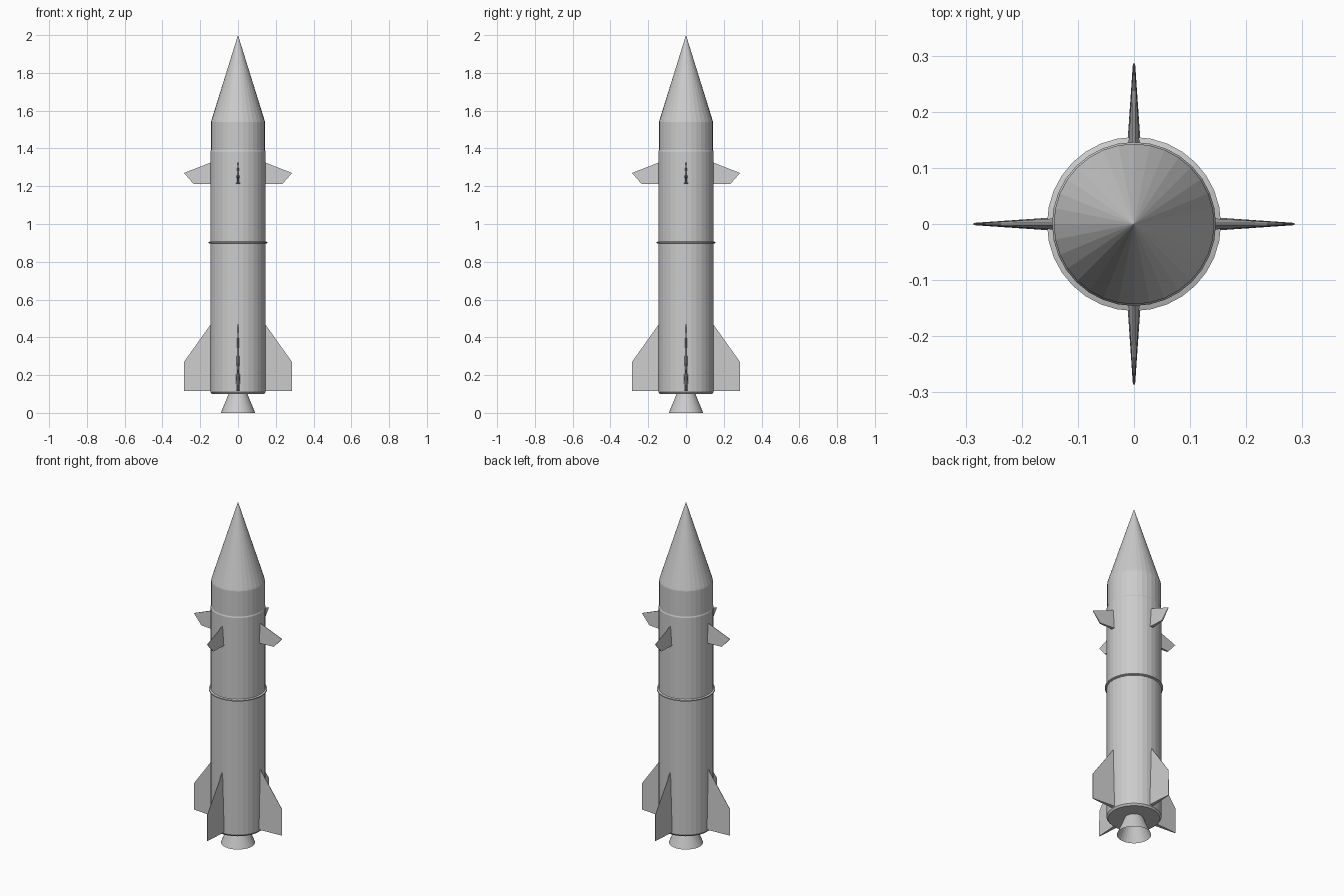
import bpy, bmesh
from math import cos, sin, pi
from mathutils import Matrix

cube = bpy.data.objects.get("Cube")
if cube:
    bpy.data.objects.remove(cube, do_unlink=True)

SIDES = 32

grey = bpy.data.materials.new("light_grey")
grey.use_nodes = True
colour = (0.6, 0.6, 0.6, 1)
grey.diffuse_color = colour
grey.node_tree.nodes["Principled BSDF"].inputs["Base Color"].default_value = colour


def finish(bm, name):
    bmesh.ops.recalc_face_normals(bm, faces=bm.faces)
    mesh = bpy.data.meshes.new(name)
    bm.to_mesh(mesh)
    bm.free()
    mesh.materials.append(grey)
    obj = bpy.data.objects.new(name, mesh)
    bpy.context.collection.objects.link(obj)
    return obj


def lathe(name, profile, cap_bottom=True, cap_top=True):
    """Turn (radius, height) points around z; a zero radius makes a tip."""
    bm = bmesh.new()
    rings = []
    for r, z in profile:
        n = SIDES if r > 0 else 1
        rings.append([bm.verts.new((r * cos(2 * pi * i / SIDES),
                                    r * sin(2 * pi * i / SIDES), z)) for i in range(n)])
    for low, high in zip(rings, rings[1:]):
        for i in range(SIDES):
            j = (i + 1) % SIDES
            if len(high) == 1:
                bm.faces.new((low[i], low[j], high[0]))
            else:
                bm.faces.new((low[i], low[j], high[j], high[i]))
    if cap_bottom:
        bm.faces.new(rings[0])
    if cap_top and len(rings[-1]) > 1:
        bm.faces.new(rings[-1])
    return finish(bm, name)


def fin_set(name, outline):
    """Four wedge fins; outline holds (radius, height, half thickness)."""
    for k in range(4):
        bm = bmesh.new()
        left = [bm.verts.new((r, t, z)) for r, z, t in outline]
        right = [bm.verts.new((r, -t, z)) for r, z, t in outline]
        bm.faces.new(left)
        bm.faces.new(right)
        for i in range(len(outline)):
            j = (i + 1) % len(outline)
            bm.faces.new((left[i], left[j], right[j], right[i]))
        bmesh.ops.rotate(bm, verts=bm.verts, matrix=Matrix.Rotation(k * pi / 2, 3, "Z"))
        finish(bm, f"{name}_{k + 1}")


# Body with chamfered tail and shoulder
lathe("body", [(0.138, 0.1), (0.146, 0.11), (0.146, 1.385), (0.142, 1.395)])
lathe("joint_ring", [(0.146, 0.896), (0.155, 0.899), (0.155, 0.905), (0.146, 0.908)])

# Upper section and nose
lathe("upper_section", [(0.143, 1.39), (0.143, 1.54), (0.141, 1.548)])
lathe("nose_cone", [(0.141, 1.548), (0, 2.0)])

# Open engine bell
lathe("nozzle", [(0.091, 0), (0.048, 0.105)], cap_bottom=False, cap_top=False)

# Fins taper towards the tip and the leading edge
fin_set("tail_fin", [(0.14, 0.117, 0.012), (0.286, 0.117, 0.002),
                     (0.286, 0.27, 0.001), (0.14, 0.475, 0.002)])
fin_set("upper_fin", [(0.14, 1.212, 0.01), (0.235, 1.212, 0.004),
                      (0.286, 1.27, 0.001), (0.14, 1.327, 0.002)])
